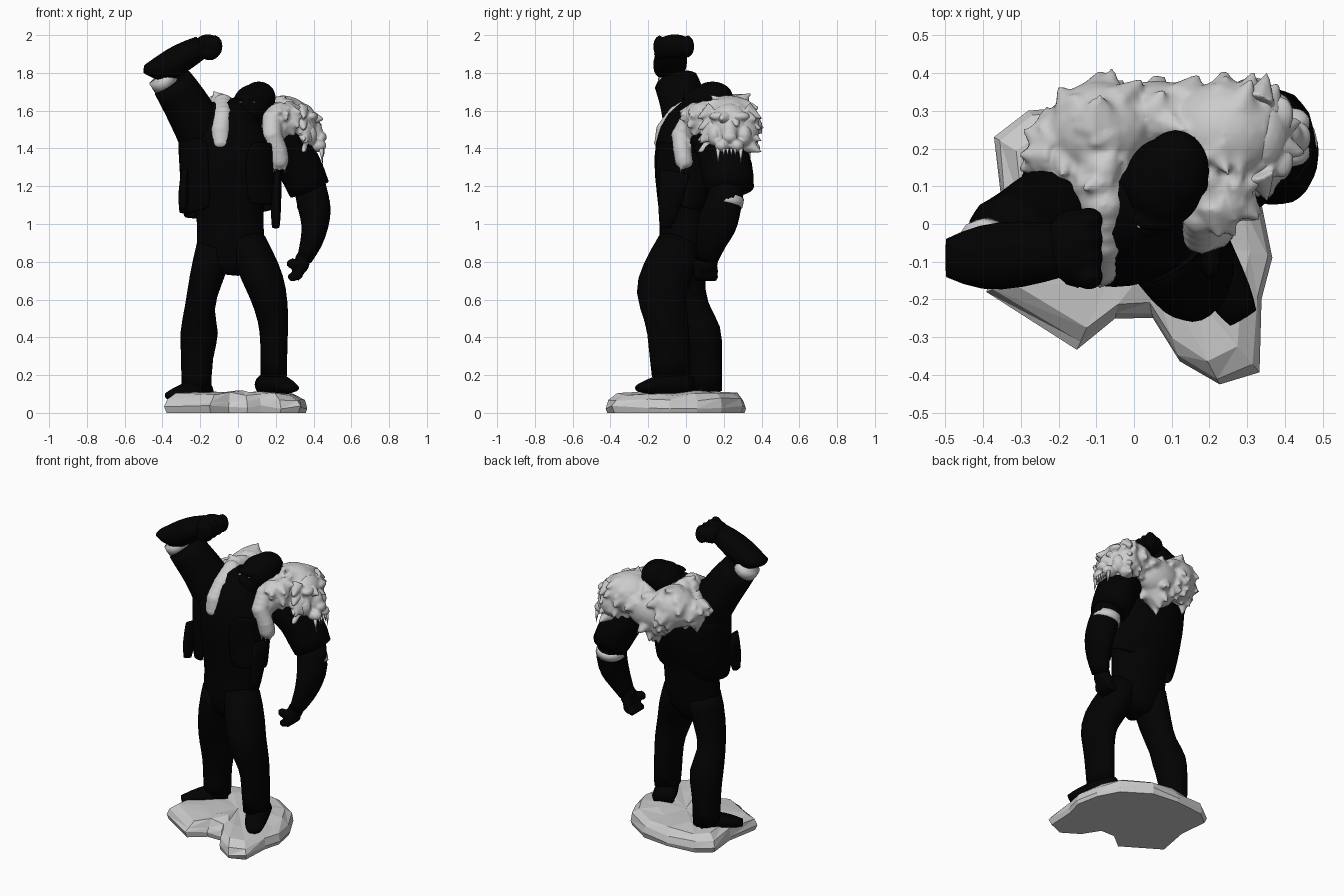
import bpy
import bmesh
import math
import random
from mathutils import Matrix, Vector

random.seed(7)
CM = 0.01  # part sizes below are written in hundredths of a unit

default_cube = bpy.data.objects.get("Cube")
if default_cube:
    bpy.data.objects.remove(default_cube, do_unlink=True)


def make_material(name, value):
    material = bpy.data.materials.new(name)
    material.use_nodes = True
    colour = (value, value, value, 1)
    material.diffuse_color = colour
    shader = material.node_tree.nodes["Principled BSDF"]
    shader.inputs["Base Color"].default_value = colour
    shader.inputs["Roughness"].default_value = 0.9
    return material


black = make_material("black", 0.0005)
pale_grey = make_material("pale_grey", 0.6)


def finish(bm, name, material, smooth=True):
    """Turn a bmesh into a named, coloured object."""
    bmesh.ops.recalc_face_normals(bm, faces=bm.faces)
    mesh = bpy.data.meshes.new(name)
    bm.to_mesh(mesh)
    bm.free()
    mesh.materials.append(material)
    for polygon in mesh.polygons:
        polygon.use_smooth = smooth
    obj = bpy.data.objects.new(name, mesh)
    bpy.context.collection.objects.link(obj)
    return obj


def loft(name, material, rings, sides=12, reference=(0, 1, 0), caps=True, gap=()):
    """Skin a path of oval rings, each given as x, y, z and two radii."""
    bm = bmesh.new()
    crease = bm.edges.layers.float.new("crease_edge")
    swell = CM * 3 / (2 + math.cos(math.tau / sides))  # offsets the rounding
    centres = [Vector(ring[:3]) * CM for ring in rings]
    loops = []
    for index, ring in enumerate(rings):
        before = centres[max(index - 1, 0)]
        after = centres[min(index + 1, len(rings) - 1)]
        along = (after - before).normalized()
        depth_axis = Vector(reference)
        depth_axis = (depth_axis - along * depth_axis.dot(along)).normalized()
        width_axis = depth_axis.cross(along)
        loop = []
        for step in range(sides):
            angle = math.tau * step / sides
            offset = width_axis * ring[3] * math.cos(angle)
            offset += depth_axis * ring[4] * math.sin(angle)
            loop.append(bm.verts.new(centres[index] + offset * swell))
        loops.append(loop)
    for lower, upper in zip(loops, loops[1:]):
        for step in range(sides):
            if step not in gap:
                following = (step + 1) % sides
                bm.faces.new((lower[step], lower[following], upper[following], upper[step]))
    if caps:
        for loop in (loops[0], loops[-1]):
            for edge in bm.faces.new(loop).edges:
                edge[crease] = 0.8
    obj = finish(bm, name, material)
    if not caps:
        shell = obj.modifiers.new("thickness", "SOLIDIFY")
        shell.thickness = 0.012
    subdivision = obj.modifiers.new("rounding", "SUBSURF")
    subdivision.levels = subdivision.render_levels = 1
    return obj


def ball(bm, centre, radii, detail=3):
    matrix = Matrix.Translation(Vector(centre) * CM) @ Matrix.Diagonal((*(Vector(radii) * CM), 1))
    bmesh.ops.create_icosphere(bm, subdivisions=detail, radius=1, matrix=matrix)


def spike(bm, base, direction, radius, length):
    """Add a pointed cone standing on a base point."""
    direction = Vector(direction).normalized()
    turn = direction.to_track_quat("Z", "Y").to_matrix().to_4x4()
    middle = Vector(base) + direction * length / 2
    bmesh.ops.create_cone(bm, cap_ends=True, segments=7, radius1=radius * CM, radius2=0,
                          depth=length * CM, matrix=Matrix.Translation(middle * CM) @ turn)


def fuse(obj, voxel):
    """Melt overlapping shapes into one sculpted surface."""
    remesh = obj.modifiers.new("fuse", "REMESH")
    remesh.mode = "VOXEL"
    remesh.voxel_size = voxel
    remesh.use_smooth_shade = True
    soften = obj.modifiers.new("soften", "SMOOTH")
    soften.factor = 0.5
    soften.iterations = 2


# Rock base: stacked, jittered copies of one outline
outline = [(-39, -18), (-15, -33), (-5, -25), (5, -25), (12, -36), (23, -43), (33, -39),
           (34, -20), (37, -9), (34, 6), (27, 19), (10, 30), (-8, 32), (-28, 30), (-37, 23), (-35, 4)]
bm = bmesh.new()
levels = []
for height, scale, jitter in ((0, 0.97, 0), (3, 1, 1), (7, 0.96, 1.5), (10, 0.84, 1), (11, 0.5, 1)):
    level = []
    for x, y in outline:
        wobble = random.uniform(-jitter, jitter)
        spread = scale + wobble * 0.012
        level.append(bm.verts.new(Vector((x * spread, y * spread, height + wobble)) * CM))
    levels.append(level)
count = len(outline)
for lower, upper in zip(levels, levels[1:]):
    for i in range(count):
        j = (i + 1) % count
        bm.faces.new((lower[i], lower[j], upper[j]))
        bm.faces.new((lower[i], upper[j], upper[i]))
bm.faces.new(levels[0])
summit = bm.verts.new((0, 0, 0.105))
for i in range(count):
    bm.faces.new((levels[-1][i], levels[-1][(i + 1) % count], summit))
finish(bm, "rock_base", pale_grey, smooth=False)

# Trousers and boots
loft("right_leg", black, [(-12, -1, 88, 10, 12), (-17, -1, 71, 9, 11), (-21, 2, 55, 7, 9),
                          (-20, 9, 43, 11, 11), (-22, 10, 30, 8, 9), (-22, 10, 11, 8, 9)])
loft("left_leg", black, [(5, -3, 90, 10, 12), (12, -10, 74, 11, 14), (16, -14, 64, 10, 14),
                         (19, -10, 49, 8, 11), (19, -9, 37, 7, 11), (19, -8, 19, 7, 10)])
loft("right_boot", black, [(-18, 13, 12, 7, 5), (-25, 5, 11, 7, 6), (-32, -2, 10, 5, 4),
                           (-37, -6, 9, 3, 2)], reference=(0, 0, 1))
loft("left_boot", black, [(15, 2, 15, 7, 6), (20, -9, 15, 7, 7), (26, -20, 14, 6, 4),
                          (29, -25, 13, 4, 2)], reference=(0, 0, 1))

# Torso with an open waistcoat over it
loft("torso", black, [(-5, -2, 73, 5, 8), (-4, -2, 81, 18, 12), (-4, -1, 92, 18, 13),
                      (-4, 0, 106, 17, 14), (-6, 1, 125, 22, 18), (-5, 2, 142, 25, 19),
                      (-3, 5, 154, 22, 16), (4, 8, 160, 9, 9)], sides=16)
loft("waistcoat", black, [(-4, -2, 106, 25, 14), (-5, 0, 116, 25, 17), (-6, 2, 130, 25, 20),
                          (-5, 3, 144, 27, 20)], sides=16, caps=False, gap=(11, 12))
for name, x, drop in (("right_coat_flap", -29, 106), ("left_coat_flap", 20, 98)):
    loft(name, black, [(x, -11, drop, 2, 3), (x, -9, drop + 10, 3, 6), (x + 1, -6, 128, 2, 8)])

# Raised right arm with its fist
loft("right_sleeve", black, [(-14, 4, 138, 14, 15), (-22, 2, 154, 13, 14),
                             (-29, -2, 166, 12, 12), (-35, -5, 175, 11, 12)])
loft("right_cuff", pale_grey, [(-38, -6, 173, 7, 8), (-41, -7, 178, 7, 8)])
loft("right_forearm", black, [(-50, -9, 182, 2, 5), (-41, -9, 181, 8, 9),
                              (-30, -8, 188, 8, 9), (-19, -7, 194, 6, 7)])
bm = bmesh.new()
ball(bm, (-16, -6, 194), (7.5, 10, 6.5))
for finger in range(4):
    ball(bm, (-12, finger * 5 - 14, 194), (4, 3.5, 6), 2)
ball(bm, (-15, -13, 190), (5, 4, 3.5), 2)
fuse(finish(bm, "right_fist", black), 0.01)

# Hanging left arm with its open hand
loft("left_sleeve", black, [(14, 10, 150, 11, 12), (26, 18, 142, 12, 13),
                            (33, 22, 130, 12, 14), (38, 23, 118, 11, 13)])
loft("left_cuff", pale_grey, [(39, 22, 115, 8, 9), (40, 21, 110, 9, 9)])
loft("left_forearm", black, [(38, 22, 120, 8.5, 9), (41, 19, 107, 9, 10), (41, 16, 99, 7, 11),
                             (39, 13, 90, 6, 8), (35, 11, 81, 4, 6)])
bm = bmesh.new()
ball(bm, (34, 11, 80), (4, 6, 6))
for finger in range(4):
    across = 6 + finger * 3
    ball(bm, (32, across, 75), (3, 2, 5), 2)
    ball(bm, (29, across, 72), (3, 2, 2.5), 2)
ball(bm, (29, 5, 79), (3.5, 2, 3), 2)
fuse(finish(bm, "left_hand", black), 0.01)

# Head with hair, brow, nose, jaw and ears
bm = bmesh.new()
ball(bm, (8, 11, 164), (10.5, 12, 10))
ball(bm, (11, 14, 167), (9, 11, 8.5))
ball(bm, (5, 5, 159), (8, 8, 7))
ball(bm, (7, 8, 154), (7, 7, 8))
ball(bm, (6, 1, 167), (7, 3, 2), 2)
ball(bm, (4, -1, 162), (2, 3, 3), 2)
for side in (-1, 1):
    ball(bm, (8 + side * 10, 11, 163), (2, 3, 4), 2)
fuse(finish(bm, "head", black), 0.01)
bm = bmesh.new()
for side in (-1, 1):
    ball(bm, (5 + side * 3.5, -0.2, 164.5), (0.8, 1, 0.4), 2)
finish(bm, "eyes", pale_grey)

# Shaggy pelt over both shoulders and the back
bm = bmesh.new()
lobes = [((-9, 25, 155), (14, 13, 13)), ((24, 24, 155), (15, 14, 13)), ((6, 28, 150), (16, 10, 12)),
         ((-19, 19, 153), (8, 10, 8)), ((3, 25, 143), (11, 10, 10)), ((32, 24, 150), (9, 15, 13)),
         ((-8, 12, 160), (6, 8, 7)), ((23, 9, 155), (8, 9, 9))]
for centre, radii in lobes:
    ball(bm, centre, radii)
    for tuft in range(22):
        normal = Vector((random.gauss(0, 1), random.gauss(0, 1), random.gauss(0, 1))).normalized()
        root = Vector(centre) + Vector([n * r * 0.75 for n, r in zip(normal, radii)])
        ball(bm, root, [random.uniform(3, 4.5)] * 3, 2)
        sweep = normal + Vector((random.uniform(-0.5, 0.5), 0.1, -0.7))
        spike(bm, root, sweep, random.uniform(4, 6), random.uniform(6, 10))

# Front legs of the pelt hanging down the chest
strips = [[(-10, 18, 162), (-8, 5, 164), (-8, -5, 158), (-9, -11, 150), (-9, -12, 143)],
          [(20, 12, 160), (18, 2, 156), (18, -3, 147), (21, -2, 139), (22, -1, 133)]]
for strip in strips:
    for start, end in zip(strip, strip[1:]):
        for part in range(3):
            spot = Vector(start).lerp(Vector(end), part / 3)
            ball(bm, spot, (5.5, 5, 5), 2)
            for side in (-1, 1):
                reach = random.uniform(5, 9)
                spike(bm, spot, (side, random.uniform(-0.6, 0), -1), 4, reach)
    ball(bm, strip[-1], (5, 5, 4), 2)
    for claw in (-3, 0, 3):
        spike(bm, Vector(strip[-1]) + Vector((claw, -1, -1)), (0, -0.2, -1), 1.5, 6)
fuse(finish(bm, "pelt", pale_grey), 0.01)

# Beast head resting on the left shoulder, mirrored about its own middle
bm = bmesh.new()
middle = 23
ball(bm, (34, middle, 153), (8, 11, 11))
ball(bm, (39, middle, 148), (6, 5, 8))
ball(bm, (44, middle, 146), (3, 4, 3))
for side in (-1, 1):
    ball(bm, (39, middle + side * 6, 157), (3.5, 5, 2.5), 2)
    ball(bm, (37, middle + side * 8, 147), (5, 4, 6), 2)
    ball(bm, (42, middle + side * 4, 141.5), (5, 4, 3.5), 2)
    for lock in (160, 154, 148, 142):
        spike(bm, (33, middle + side * 9, lock), (0.3, side, -0.5), 5, 10)
fuse(finish(bm, "beast_head", pale_grey), 0.008)
bm = bmesh.new()
for side in (-1, 1):
    spike(bm, (44, middle + side * 6, 140), (0.1, 0, -1), 1.3, 9)
    for tooth in (1, 3):
        spike(bm, (45, middle + side * tooth, 140), (0.1, 0, -1), 0.9, 5)
finish(bm, "beast_teeth", pale_grey)
